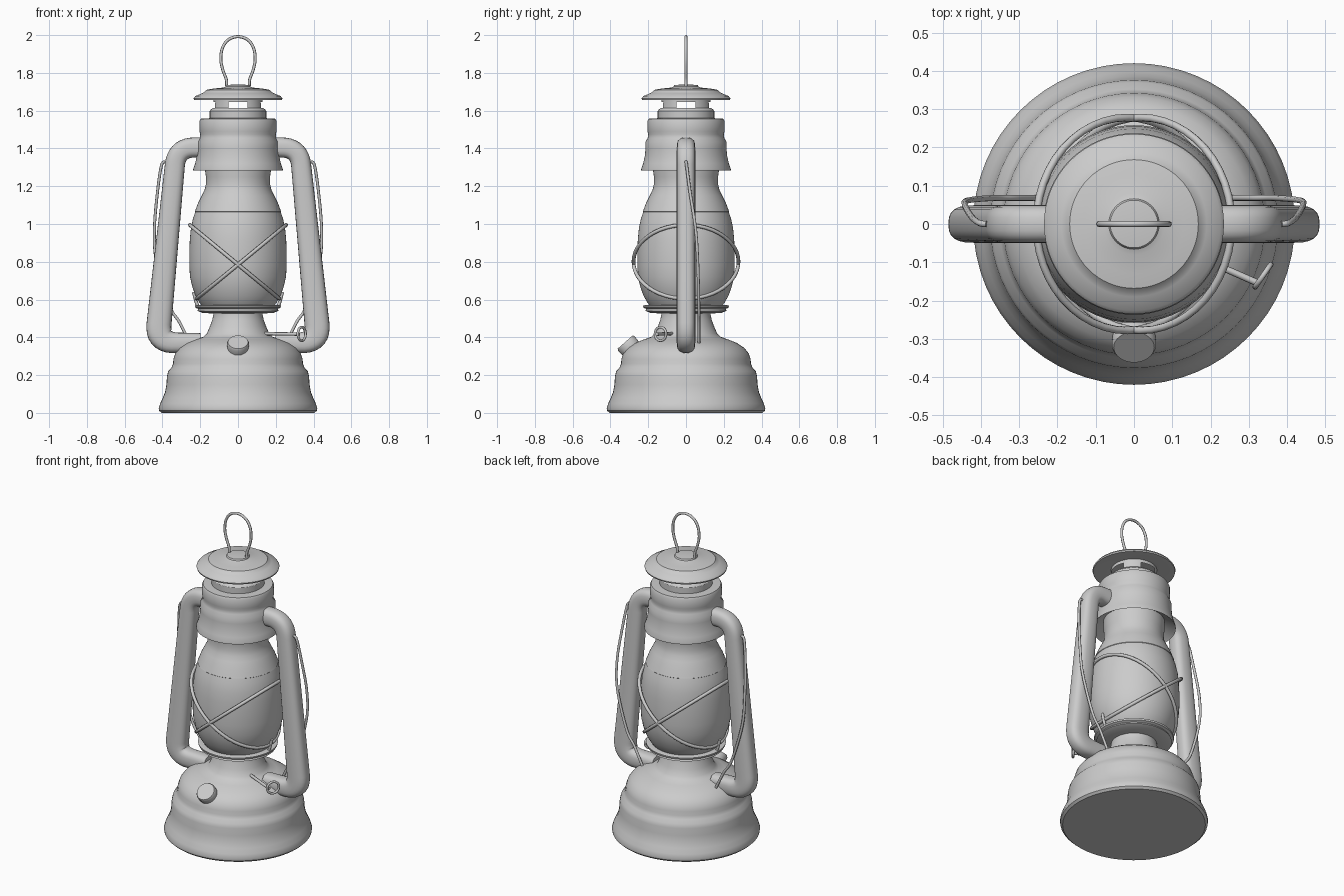
import bpy, bmesh
from math import sin, cos, pi, radians, copysign
from mathutils import Vector

if "Cube" in bpy.data.objects:
    bpy.data.objects.remove(bpy.data.objects["Cube"])


def finish(name, bm, angle=32):
    bmesh.ops.recalc_face_normals(bm, faces=bm.faces)
    me = bpy.data.meshes.new(name)
    bm.to_mesh(me)
    bm.free()
    ob = bpy.data.objects.new(name, me)
    bpy.context.collection.objects.link(ob)
    bpy.ops.object.select_all(action='DESELECT')
    ob.select_set(True)
    bpy.context.view_layer.objects.active = ob
    bpy.ops.object.shade_smooth_by_angle(angle=radians(angle))
    return ob


def skin(bm, rings, closed_path=False, caps=True):
    n = len(rings[0])
    last = len(rings) if closed_path else len(rings) - 1
    for a in range(last):
        r, s = rings[a], rings[(a + 1) % len(rings)]
        for i in range(n):
            bm.faces.new((r[i], r[(i + 1) % n], s[(i + 1) % n], s[i]))
    if caps and not closed_path:
        bm.faces.new(rings[0])
        bm.faces.new(rings[-1])


def lathe(name, profile, seg=64, caps=False, hole=None, offset=(0, 0, 0), axis=(0, 0, 1)):
    """Revolve (radius, height) pairs; hole(angle, z) removes faces."""
    bm = bmesh.new()
    rot = Vector((0, 0, 1)).rotation_difference(Vector(axis))
    rings = [[bm.verts.new(rot @ Vector((r * cos(2 * pi * i / seg), r * sin(2 * pi * i / seg), z)) + Vector(offset))
              for i in range(seg)] for r, z in profile]
    skin(bm, rings, caps=caps)
    if hole:
        bmesh.ops.delete(bm, geom=[f for f in bm.faces if hole(f.calc_center_median())], context='FACES')
    return finish(name, bm)


def wire(name, pts, radius, cyclic=False, smooth=True, sides=8):
    """Round wire along a path, smoothed with Catmull-Rom."""
    p = [Vector(q) for q in pts]
    n = len(p)
    path = p
    if smooth:
        path = []
        get = (lambda i: p[i % n]) if cyclic else (lambda i: p[max(0, min(n - 1, i))])
        for i in range(n if cyclic else n - 1):
            a, b, c, d = (get(i + k) for k in (-1, 0, 1, 2))
            for k in range(6):
                t = k / 6
                path.append(0.5 * (2 * b + (c - a) * t + (2 * a - 5 * b + 4 * c - d) * t ** 2
                                   + (3 * b - a - 3 * c + d) * t ** 3))
        if not cyclic:
            path.append(p[-1])
    bm, rings, m = bmesh.new(), [], len(path)
    up = None
    for i, q in enumerate(path):
        if cyclic:
            t = path[(i + 1) % m] - path[i - 1]
        else:
            t = path[min(i + 1, m - 1)] - path[max(i - 1, 0)]
        t.normalize()
        up = t.orthogonal() if up is None else up - t * up.dot(t)
        up.normalize()
        side = t.cross(up)
        rings.append([bm.verts.new(q + radius * (up * cos(2 * pi * k / sides) + side * sin(2 * pi * k / sides)))
                      for k in range(sides)])
    skin(bm, rings, cyclic)
    return finish(name, bm, 60)


def side_tube(name, sx):
    """Oval air tube bent in the xz plane with rounded corners."""
    corners = [(0.17, 1.405), (0.325, 1.405), (0.428, 0.372), (0.2, 0.37)]
    v = [Vector(c) for c in corners]
    path = [v[0]]
    for a, b, c, r in ((v[0], v[1], v[2], 0.095), (v[1], v[2], v[3], 0.10)):
        s, e = b + (a - b).normalized() * r, b + (c - b).normalized() * r
        path += [s * (1 - t) ** 2 + b * 2 * t * (1 - t) + e * t * t for t in [k / 9 for k in range(10)]]
    path.append(v[3])
    bm, rings = bmesh.new(), []
    for i, q in enumerate(path):
        t = (path[min(i + 1, len(path) - 1)] - path[max(i - 1, 0)]).normalized()
        nrm = Vector((-t.y, t.x))
        w = 0.053 if i < 11 else (0.066 if i < 15 else 0.066 - 0.002 * (i - 14))
        ring = []
        for k in range(24):
            c, s = cos(2 * pi * k / 24), sin(2 * pi * k / 24)
            o = q + nrm * w * copysign(abs(c) ** 0.75, c)
            ring.append(bm.verts.new((sx * o.x, 0.049 * copysign(abs(s) ** 0.75, s), o.y)))
        rings.append(ring)
    skin(bm, rings)
    return finish(name, bm, 50)


# Fuel tank base and neck
lathe("fuel_tank", [(0.405, 0.0), (0.418, 0.012), (0.42, 0.025), (0.412, 0.05), (0.398, 0.08), (0.386, 0.11),
                    (0.379, 0.15), (0.376, 0.195), (0.370, 0.22), (0.352, 0.24), (0.344, 0.26), (0.342, 0.285),
                    (0.332, 0.315), (0.308, 0.345), (0.27, 0.37), (0.22, 0.39), (0.185, 0.402), (0.165, 0.42),
                    (0.150, 0.455), (0.137, 0.49), (0.130, 0.52), (0.130, 0.545)], caps=True)

# Burner plate under the globe
lathe("burner_plate", [(0.12, 0.525), (0.19, 0.53), (0.215, 0.54), (0.21, 0.55), (0.225, 0.557), (0.227, 0.567),
                       (0.215, 0.572), (0.16, 0.565)], caps=True)

# Glass globe and the collar above it
lathe("globe", [(0.19, 0.565), (0.205, 0.585), (0.225, 0.62), (0.243, 0.67), (0.254, 0.72), (0.258, 0.78),
                (0.258, 0.85), (0.255, 0.92), (0.249, 0.98), (0.238, 1.03), (0.226, 1.065)], caps=True)
lathe("globe_collar", [(0.222, 1.06), (0.229, 1.066), (0.225, 1.075), (0.212, 1.11), (0.192, 1.15), (0.177, 1.18),
                       (0.170, 1.21), (0.170, 1.25), (0.174, 1.28), (0.174, 1.36)], caps=True)

# Hood that receives the side tubes
lathe("hood", [(0.17, 1.33), (0.225, 1.295), (0.237, 1.283), (0.237, 1.292), (0.227, 1.32), (0.218, 1.36),
               (0.214, 1.40), (0.214, 1.435), (0.203, 1.455), (0.200, 1.475), (0.204, 1.49), (0.204, 1.545),
               (0.198, 1.557), (0.15, 1.56)], caps=True)


# Vented chimney with four slots
def slot(c):
    near = min(abs(c.x), abs(c.y))
    return 1.617 < c.z < 1.645 and near < 0.05


lathe("chimney", [(0.150, 1.555), (0.150, 1.597), (0.144, 1.606), (0.132, 1.615), (0.130, 1.647), (0.130, 1.67)],
      seg=64, hole=slot)

# Rain cap
lathe("rain_cap", [(0.12, 1.668), (0.222, 1.656), (0.233, 1.657), (0.235, 1.665), (0.226, 1.677), (0.19, 1.692),
                   (0.178, 1.699), (0.168, 1.710), (0.13, 1.717), (0.08, 1.722), (0.066, 1.727), (0.062, 1.735),
                   (0.03, 1.738)], caps=True)

# Hanging loop
half = [(0.060, 1.73), (0.062, 1.765), (0.080, 1.815), (0.091, 1.87), (0.083, 1.93), (0.052, 1.975)]
wire("hanging_loop", [(-x, 0, z) for x, z in half] + [(0, 0, 1.992)] + [(x, 0, z) for x, z in half[::-1]], 0.008)

for side, sx in (("left", -1), ("right", 1)):
    # Side air tube
    side_tube(side + "_tube", sx)
    # Tilted guard ring around the globe
    ring = []
    for i in range(48):
        a = 2 * pi * i / 48
        ring.append((sx * (0.018 + 0.237 * cos(a)), 0.278 * sin(a), 0.80 + 0.195 * cos(a)))
    wire(side + "_guard_ring", ring, 0.010, cyclic=True, smooth=False)
    # Lift wire outside the tube
    lift = [(0.385, 0.0, 1.33), (0.405, 0.003, 1.31), (0.425, 0.02, 1.18), (0.442, 0.05, 0.98), (0.432, 0.062, 0.80),
            (0.365, 0.068, 0.57), (0.31, 0.068, 0.48), (0.255, 0.068, 0.37)]
    wire(side + "_lift_wire", [(sx * x, y, z) for x, y, z in lift], 0.008)
    # Short clip from the guard ring to the plate
    wire(side + "_guard_clip", [(sx * 0.235, 0, 0.64), (sx * 0.225, 0, 0.60), (sx * 0.212, 0, 0.56)], 0.009)

# Filler cap on the front slope
lathe("filler_cap", [(0.045, -0.08), (0.045, -0.048), (0.056, -0.046), (0.058, -0.01), (0.053, 0.0)], seg=32,
      caps=True, offset=(0, -0.322, 0.375), axis=(0, -0.66, 0.75))

# Wick adjuster shaft and ring handle
wire("wick_shaft", [(0.12, -0.065, 0.42), (0.325, -0.155, 0.417)], 0.009, smooth=False)
u, c = Vector((0.57, 0.82, 0)), Vector((0.337, -0.135, 0.418))
wire("wick_handle", [c + 0.036 * (u * cos(2 * pi * i / 24) + Vector((0, 0, sin(2 * pi * i / 24)))) for i in range(24)],
     0.007, cyclic=True, smooth=False)
